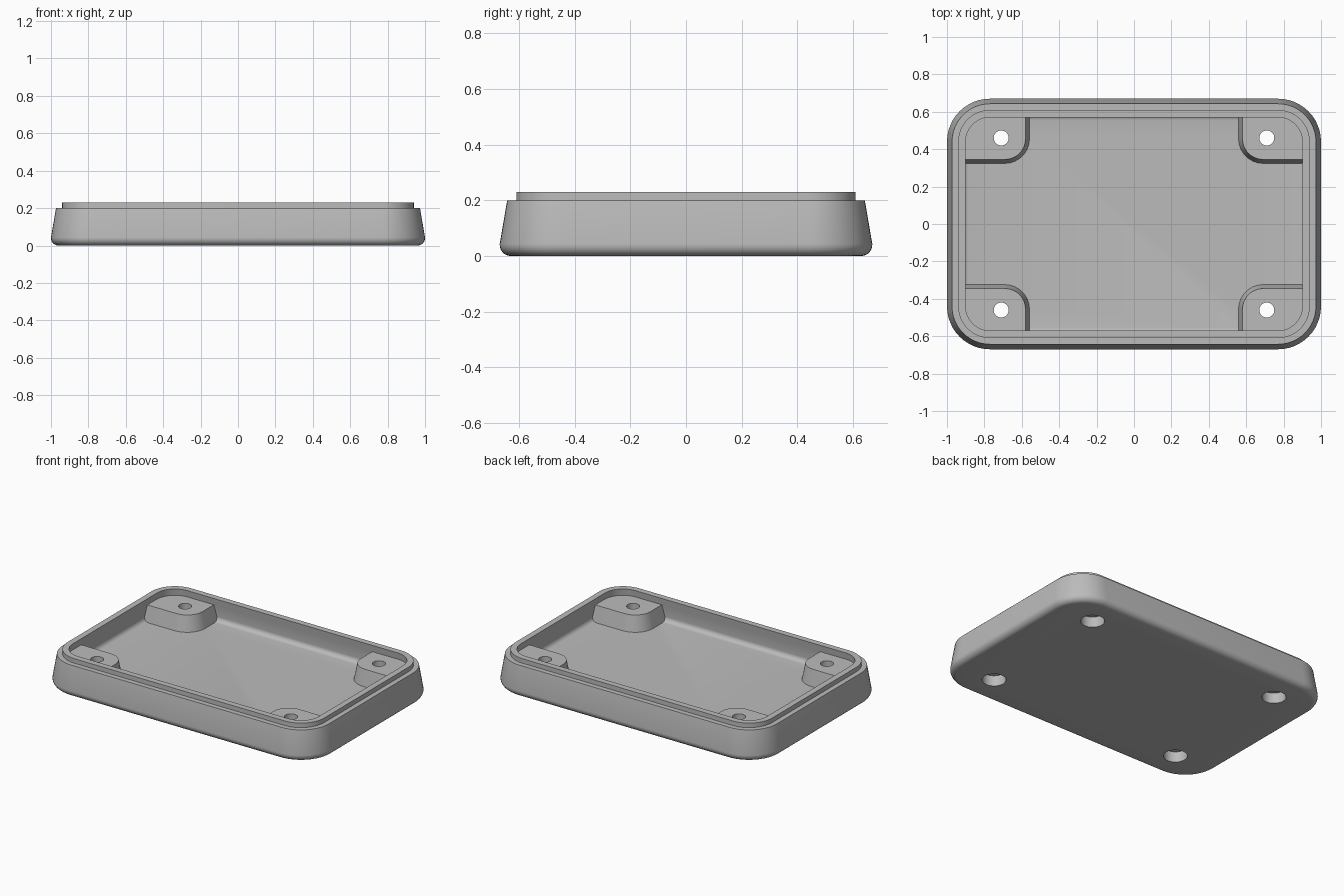
import bpy, bmesh, math

if "Cube" in bpy.data.objects:
    bpy.data.objects.remove(bpy.data.objects["Cube"], do_unlink=True)

CX, CY = 0.77, 0.44           # centres of the rounded corners
HOLE_X, HOLE_Y = 0.71, 0.46   # screw positions
FLOOR, BOSS_TOP = 0.08, 0.185

grey = bpy.data.materials.new("plain grey")
grey.use_nodes = True
grey.diffuse_color = (0.5, 0.5, 0.5, 1)
grey.node_tree.nodes["Principled BSDF"].inputs["Base Color"].default_value = (0.5, 0.5, 0.5, 1)


def arc(cx, cy, r, start, end, steps):
    angles = [math.radians(start + (end - start) * i / steps) for i in range(steps + 1)]
    return [(cx + r * math.cos(a), cy + r * math.sin(a)) for a in angles]


def outline(r):
    """Rounded rectangle of corner radius r."""
    points = []
    for i, (sx, sy) in enumerate(((1, 1), (-1, 1), (-1, -1), (1, -1))):
        points += arc(sx * CX, sy * CY, r, 90 * i, 90 * i + 90, 12)
    return points


def loft(name, rings):
    """Skin a stack of (outline, z) rings and cap both ends."""
    bm = bmesh.new()
    loops = [[bm.verts.new((x, y, z)) for x, y in pts] for pts, z in rings]
    for a, b in zip(loops, loops[1:]):
        for i in range(len(a)):
            j = (i + 1) % len(a)
            bm.faces.new((a[i], a[j], b[j], b[i]))
    bm.faces.new(loops[0])
    bm.faces.new(loops[-1])
    bmesh.ops.recalc_face_normals(bm, faces=bm.faces)
    mesh = bpy.data.meshes.new(name)
    bm.to_mesh(mesh)
    bm.free()
    mesh.materials.append(grey)
    obj = bpy.data.objects.new(name, mesh)
    bpy.context.collection.objects.link(obj)
    return obj


def combine(target, tool, operation):
    mod = target.modifiers.new(operation, "BOOLEAN")
    mod.operation, mod.object, mod.solver = operation, tool, "EXACT"
    bpy.context.view_layer.objects.active = target
    bpy.ops.object.modifier_apply(modifier=mod.name)
    bpy.data.objects.remove(tool, do_unlink=True)


# Tray: drafted outer wall, stepped lip, undercut inner wall, filleted floor
profile = arc(0.19, 0.04, 0.04, -90, 5, 6)
profile += [(0.203, 0.2), (0.17, 0.2), (0.17, 0.23), (0.13, 0.23)]
profile += arc(0.115, FLOOR + 0.03, 0.03, 0, -90, 5)
tray = loft("tray", [(outline(r), z) for r, z in profile])


def boss_outline(sx, sy, grow):
    """Corner pad whose two inward sides are drafted and rounded."""
    x, y, r = 0.58 - grow, 0.345 - grow, 0.11 + grow
    pts = arc(x + r, y + r, r, 180, 270, 8) + [(0.925, y)]
    pts += arc(CX, CY, 0.155, 0, 90, 8) + [(x, 0.595)]
    return [(sx * px, sy * py) for px, py in pts]


# Corner bosses with a through hole and a counterbore from below
for sx in (-1, 1):
    for sy in (-1, 1):
        boss = loft("screw_boss", [(boss_outline(sx, sy, 0.025), FLOOR - 0.02),
                                   (boss_outline(sx, sy, 0), BOSS_TOP)])
        combine(tray, boss, "UNION")
        for radius, low, high in ((0.04, -0.1, 0.3), (0.072, -0.1, 0.07)):
            circle = arc(sx * HOLE_X, sy * HOLE_Y, radius, 0, 348.75, 31)
            cutter = loft("hole_cutter", [(circle, low), (circle, high)])
            cutter.hide_render = True
            combine(tray, cutter, "DIFFERENCE")

bpy.ops.object.select_all(action="DESELECT")
tray.select_set(True)
bpy.context.view_layer.objects.active = tray
bpy.ops.object.shade_smooth_by_angle(angle=math.radians(30))
